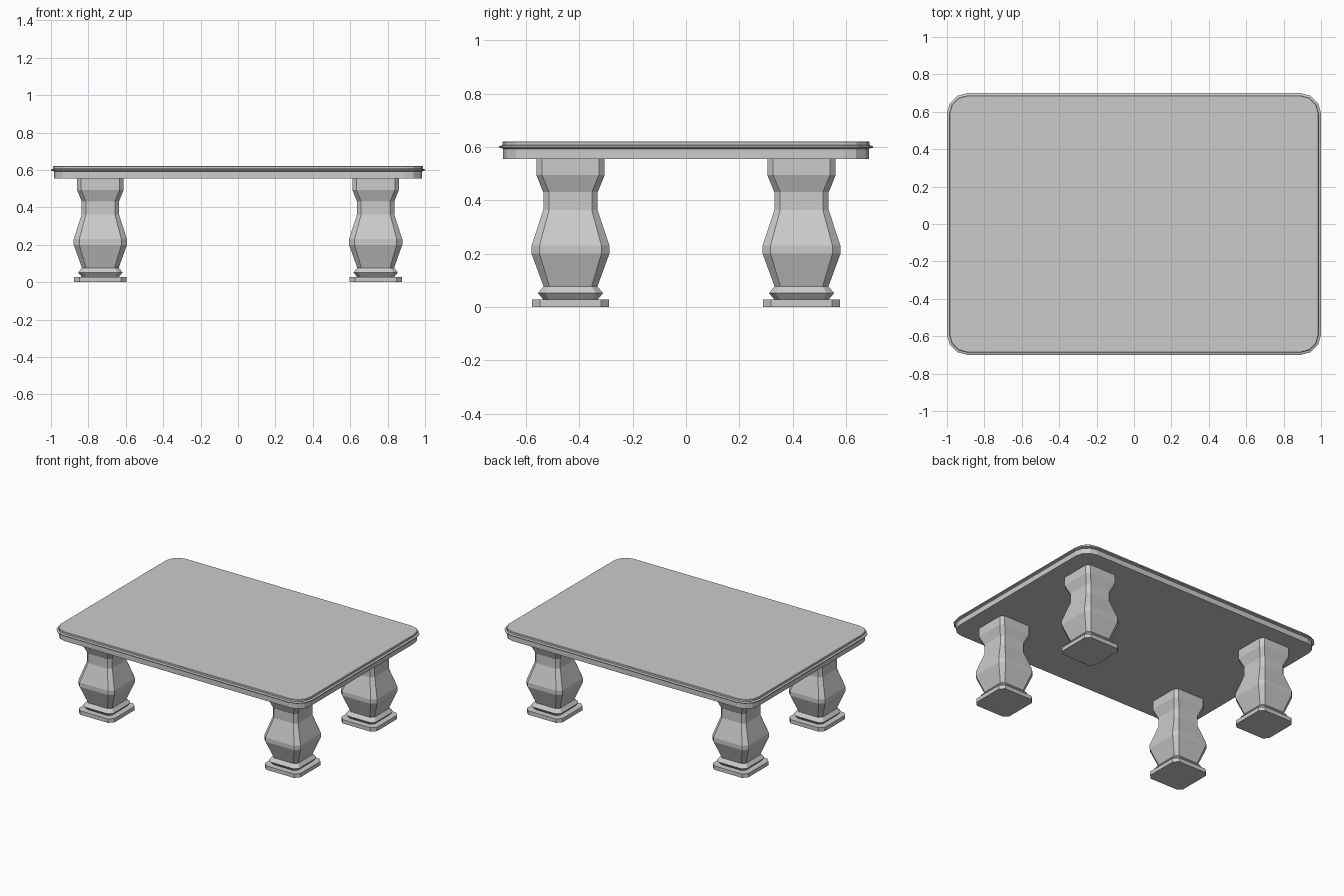
import bpy, bmesh
from math import pi, cos, sin

if "Cube" in bpy.data.objects:
    bpy.data.objects.remove(bpy.data.objects["Cube"])


def rounded_rect(hx, hy, r, segs):
    """Outline of a rectangle with corners cut into segs facets."""
    pts = []
    for i, (sx, sy) in enumerate([(1, 1), (-1, 1), (-1, -1), (1, -1)]):
        for k in range(segs + 1):
            a = (i + k / segs) * pi / 2
            pts.append((sx * (hx - r) + r * cos(a), sy * (hy - r) + r * sin(a)))
    return pts


def loft(name, sections, location=(0, 0, 0)):
    """Closed solid through (outline, z) sections."""
    bm = bmesh.new()
    rings = [[bm.verts.new((x, y, z)) for x, y in outline] for outline, z in sections]
    n = len(rings[0])
    for a, b in zip(rings, rings[1:]):
        for i in range(n):
            j = (i + 1) % n
            bm.faces.new((a[i], a[j], b[j], b[i]))
    bm.faces.new(rings[0][::-1])
    bm.faces.new(rings[-1])
    mesh = bpy.data.meshes.new(name)
    bm.to_mesh(mesh)
    bm.free()
    obj = bpy.data.objects.new(name, mesh)
    obj.location = location
    bpy.context.collection.objects.link(obj)
    return obj


# Table top: slab with a thin lip around the edge (inset from the lip, height)
top_profile = [(0.015, 0.555), (0.015, 0.593), (0.0, 0.597), (0.0, 0.603),
               (0.012, 0.607), (0.012, 0.618), (0.016, 0.621)]
loft("table_top", [(rounded_rect(1 - d, 0.7 - d, 0.11 - d, 3), z)
                   for d, z in top_profile])

# Legs: square balusters with chamfered corners (half width, chamfer, height)
leg_profile = [(0.144, 0.03, 0.0), (0.144, 0.03, 0.028), (0.102, 0.022, 0.028),
               (0.122, 0.026, 0.052), (0.101, 0.022, 0.077), (0.146, 0.03, 0.20),
               (0.146, 0.03, 0.23), (0.102, 0.022, 0.363), (0.102, 0.022, 0.43),
               (0.128, 0.022, 0.494), (0.128, 0.022, 0.557)]
leg_sections = [(rounded_rect(h * 0.975, h, c, 1), z) for h, c, z in leg_profile]
for side, x in (("left", -0.736), ("right", 0.736)):
    for end, y in (("front", -0.433), ("back", 0.433)):
        loft(f"{end}_{side}_leg", leg_sections, (x, y, 0))
